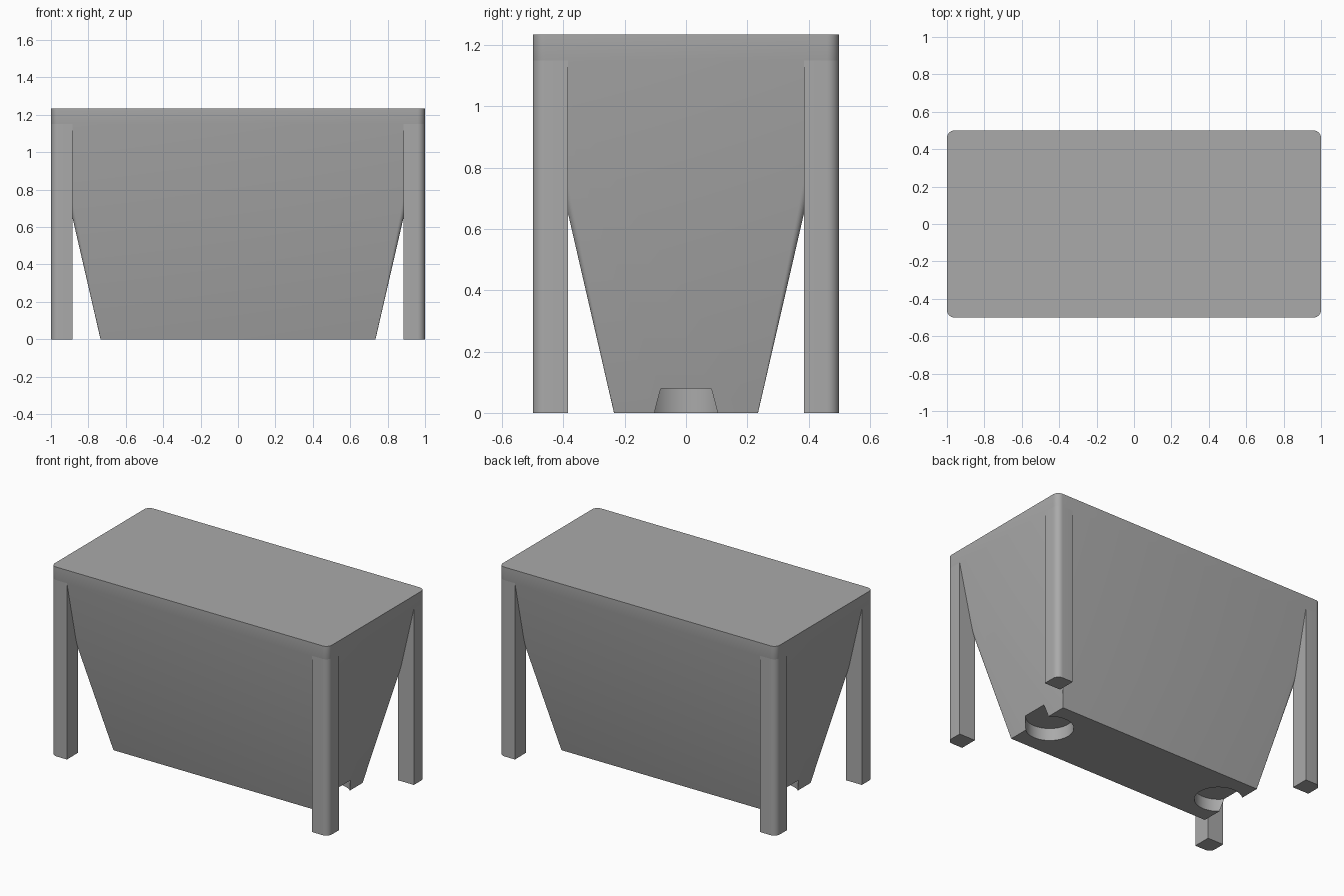
import bpy
import bmesh
import math

cube = bpy.data.objects.get("Cube")
if cube:
    bpy.data.objects.remove(cube, do_unlink=True)

HALF_X, HALF_Y, HEIGHT = 1.0, 0.5, 1.235
BEND = 1.15        # height where the sides start to taper
INSET = 0.265      # how far the sides lean in at the floor
LEG = 0.115        # leg thickness
RADIUS = 0.04      # corner rounding
STEPS = 8

grey = bpy.data.materials.new("plain grey")
grey.use_nodes = True
colour = (0.4, 0.4, 0.4, 1)
grey.diffuse_color = colour
grey.node_tree.nodes["Principled BSDF"].inputs["Base Color"].default_value = colour


def arc(cx, cy, r, start):
    """Quarter circle of points, anticlockwise from a start angle."""
    return [(cx + r * math.cos(start + i * math.pi / 2 / STEPS),
             cy + r * math.sin(start + i * math.pi / 2 / STEPS))
            for i in range(STEPS + 1)]


def rounded_rect(hx, hy, r):
    points = []
    for k, (sx, sy) in enumerate([(1, 1), (-1, 1), (-1, -1), (1, -1)]):
        points += arc(sx * (hx - r), sy * (hy - r), r, k * math.pi / 2)
    return points


def loft(name, sections):
    """Capped solid through a list of (outline, height)."""
    bm = bmesh.new()
    rings = [[bm.verts.new((x, y, z)) for x, y in pts] for pts, z in sections]
    n = len(rings[0])
    for low, high in zip(rings, rings[1:]):
        for i in range(n):
            j = (i + 1) % n
            bm.faces.new((low[i], low[j], high[j], high[i]))
    bm.faces.new(rings[0][::-1])
    bm.faces.new(rings[-1])
    bmesh.ops.recalc_face_normals(bm, faces=bm.faces[:])
    mesh = bpy.data.meshes.new(name)
    bm.to_mesh(mesh)
    bm.free()
    obj = bpy.data.objects.new(name, mesh)
    bpy.context.collection.objects.link(obj)
    mesh.materials.append(grey)
    return obj


def activate(obj):
    bpy.ops.object.select_all(action='DESELECT')
    obj.select_set(True)
    bpy.context.view_layer.objects.active = obj


def smooth(obj):
    activate(obj)
    bpy.ops.object.shade_smooth_by_angle(angle=math.radians(30))


# Tapered body with a straight band under the flat top
body = loft("body", [
    (rounded_rect(HALF_X - INSET, HALF_Y - INSET, 0.001), 0),
    (rounded_rect(HALF_X, HALF_Y, RADIUS), BEND),
    (rounded_rect(HALF_X, HALF_Y, RADIUS), HEIGHT),
])

# Round sockets under both ends, breaking through the end walls
for side, sx in (("left", 1), ("right", -1)):
    bpy.ops.mesh.primitive_cylinder_add(vertices=48, radius=0.14, depth=0.16,
                                        location=(sx * 0.64, 0, 0))
    cutter = bpy.context.object
    cutter.name = side + "_socket_cutter"
    cutter.data.materials.append(grey)
    cut = body.modifiers.new(side + " socket", 'BOOLEAN')
    cut.operation = 'DIFFERENCE'
    cut.solver = 'EXACT'
    cut.object = cutter
    activate(body)
    bpy.ops.object.modifier_apply(modifier=cut.name)
    bpy.data.objects.remove(cutter, do_unlink=True)
smooth(body)

# Four square legs, rounded on the outer corner
inner_x, inner_y = HALF_X - LEG, HALF_Y - LEG
outline = [(inner_x, HALF_Y), (inner_x, inner_y), (HALF_X, inner_y)]
outline += arc(HALF_X - RADIUS, HALF_Y - RADIUS, RADIUS, 0)
for sy, end in ((-1, "front"), (1, "back")):
    for sx, side in ((1, "left"), (-1, "right")):
        pts = [(sx * x, sy * y) for x, y in outline]
        smooth(loft(f"{end}_{side}_leg", [(pts, 0), (pts, BEND)]))
